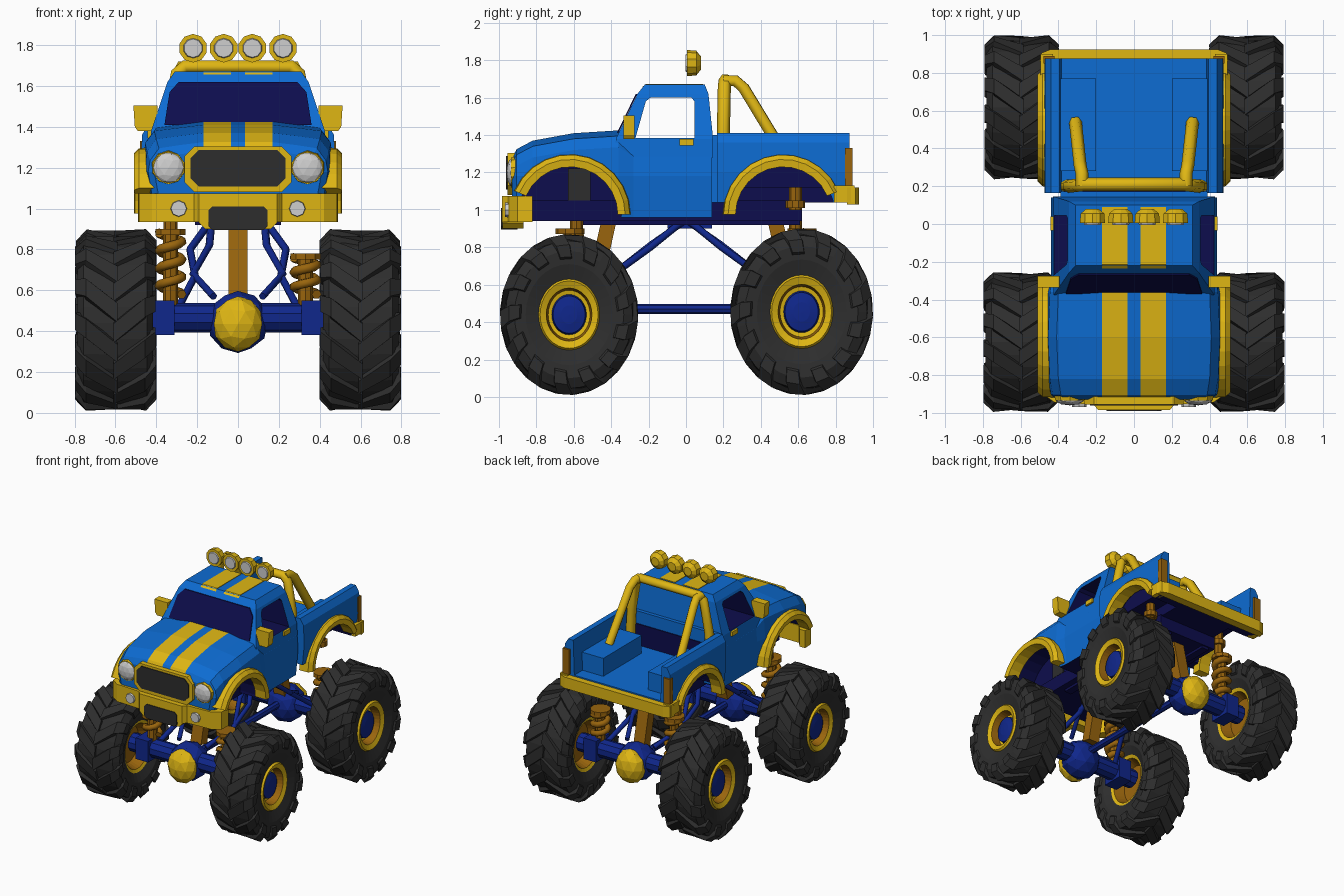
import bpy, bmesh, math
from mathutils import Vector, Matrix

if "Cube" in bpy.data.objects:
    bpy.data.objects.remove(bpy.data.objects["Cube"])


def material(name, rgb):
    m = bpy.data.materials.new(name)
    m.diffuse_color = (*rgb, 1)
    m.use_nodes = True
    m.node_tree.nodes["Principled BSDF"].inputs["Base Color"].default_value = m.diffuse_color
    return m


BLUE = material("body blue", (0.004, 0.15, 0.65))
YELLOW = material("trim yellow", (0.74, 0.47, 0.007))
UNDER = material("dark underside navy", (0.004, 0.004, 0.075))
NAVY = material("axle navy", (0.005, 0.020, 0.26))
TYRE = material("rubber grey", (0.027, 0.027, 0.027))
AMBER = material("amber", (0.32, 0.13, 0.004))
WHITE = material("lamp white", (0.62, 0.62, 0.62))
BODY = [BLUE, YELLOW, UNDER]


def add(name, bm, mats):
    bmesh.ops.recalc_face_normals(bm, faces=bm.faces)
    me = bpy.data.meshes.new(name)
    bm.to_mesh(me)
    bm.free()
    for m in mats:
        me.materials.append(m)
    ob = bpy.data.objects.new(name, me)
    bpy.context.collection.objects.link(ob)
    return ob


def loft(bm, rings):
    vs = [[bm.verts.new(p) for p in r] for r in rings]
    n = len(vs[0])
    for a, b in zip(vs, vs[1:]):
        for i in range(n):
            bm.faces.new((a[i], a[(i + 1) % n], b[(i + 1) % n], b[i]))
    bm.faces.new(vs[0])
    bm.faces.new(vs[-1])


def prism(name, poly, axis, a, b, mat):
    """Extrude a 2D outline along axis 0/1/2 from a to b."""
    def put(p, t):
        q = list(p)
        q.insert(axis, t)
        return q
    bm = bmesh.new()
    loft(bm, [[put(p, a) for p in poly], [put(p, b) for p in poly]])
    return add(name, bm, [mat] if not isinstance(mat, list) else mat)


def box(name, x0, x1, y0, y1, z0, z1, mat):
    return prism(name, [(x0, y0), (x1, y0), (x1, y1), (x0, y1)], 2, z0, z1, mat)


def rod(name, p, q, r, mat, r2=None, n=10):
    p, q = Vector(p), Vector(q)
    d = q - p
    m = Matrix.Translation((p + q) / 2) @ d.to_track_quat('Z', 'Y').to_matrix().to_4x4()
    bm = bmesh.new()
    bmesh.ops.create_cone(bm, cap_ends=True, segments=n, radius1=r,
                          radius2=r if r2 is None else r2, depth=d.length, matrix=m)
    return add(name, bm, [mat])


def ball(name, c, s, mat):
    bm = bmesh.new()
    bmesh.ops.create_icosphere(bm, subdivisions=2, radius=1,
                               matrix=Matrix.Translation(c) @ Matrix.Diagonal((*s, 1)))
    return add(name, bm, [mat])


def tube(name, pts, r, mat):
    cu = bpy.data.curves.new(name, 'CURVE')
    cu.dimensions = '3D'
    cu.bevel_depth, cu.bevel_resolution, cu.use_fill_caps = r, 1, True
    sp = cu.splines.new('POLY')
    sp.points.add(len(pts) - 1)
    for k, p in zip(sp.points, pts):
        k.co = (*p, 1)
    cu.materials.append(mat)
    bpy.context.collection.objects.link(bpy.data.objects.new(name, cu))


def cut(ob, cutters):
    for c in cutters:
        c.hide_render = True
        for f in c.data.polygons:
            f.material_index = 2
        mod = ob.modifiers.new("cut", 'BOOLEAN')
        mod.object, mod.solver, mod.material_mode = c, 'EXACT', 'INDEX'
    bpy.context.view_layer.update()
    dg = bpy.context.evaluated_depsgraph_get()
    me = bpy.data.meshes.new_from_object(ob.evaluated_get(dg))
    ob.modifiers.clear()
    ob.data = me
    for c in cutters:
        bpy.data.objects.remove(c)


def arch_cutters(cy):
    c = [(cy + 0.275 * math.cos(k * math.pi / 12), 0.98 + 0.275 * math.sin(k * math.pi / 12)) for k in range(24)]
    return [prism("arch_cutter", c, 0, s * 0.25, s * 0.7, BODY) for s in (-1, 1)]


# hood, fenders and doors, with painted hood stripes
bm = bmesh.new()
rings = []
for y, t, w, b in [(-0.93, 1.28, 0.40, 1.07), (-0.905, 1.325, 0.43, 1.06), (-0.82, 1.37, 0.445, 1.0),
                   (-0.60, 1.41, 0.455, 0.97), (-0.36, 1.425, 0.445, 0.96), (-0.28, 1.375, 0.43, 0.96),
                   (0.14, 1.375, 0.43, 0.96)]:
    h = [(0.035, t), (0.17, t), (0.29, t - 0.015), (0.9 * w, t - 0.03), (w, t - 0.09), (w + 0.01, 1.18), (w - 0.01, b)]
    rings.append([(x, y, z) for x, z in h] + [(-x, y, z) for x, z in reversed(h)])
loft(bm, rings)
bmesh.ops.recalc_face_normals(bm, faces=bm.faces)
for f in bm.faces:
    c = f.calc_center_median()
    if f.normal.z < -0.5:
        f.material_index = 2
    elif f.normal.z > 0.3 and 0.035 < abs(c.x) < 0.17 and c.y < -0.35:
        f.material_index = 1
cut(add("hood_and_doors", bm, BODY), arch_cutters(-0.62))

# cab with open side windows, windshield and roof stripes
bm = bmesh.new()
loft(bm, [[(-w, y0, z), (w, y0, z), (w, y1, z), (-w, y1, z)] for z, y0, y1, w in
          [(1.28, -0.38, 0.145, 0.43), (1.38, -0.375, 0.145, 0.425), (1.62, -0.26, 0.12, 0.345), (1.67, -0.22, 0.10, 0.31)]])
cut(add("cab", bm, BODY), [prism("window_cutter", [(-0.27, 1.385), (0.045, 1.385), (0.045, 1.58), (0.03, 1.6),
                                                   (-0.19, 1.6), (-0.215, 1.58)], 0, -0.7, 0.7, BODY)])
bm = bmesh.new()
loft(bm, [[(-0.36, -0.362 - d, 1.41), (0.36, -0.362 - d, 1.41), (0.335, -0.285 - d, 1.57),
           (0.29, -0.261 - d, 1.62), (-0.29, -0.261 - d, 1.62), (-0.335, -0.285 - d, 1.57)] for d in (0, 0.008)])
add("windshield", bm, [UNDER])
for s in (-1, 1):
    prism("roof_stripe", [(-0.235, 1.655), (-0.215, 1.674), (0.09, 1.674), (0.09, 1.667), (-0.215, 1.667)],
          0, s * 0.035, s * 0.17, YELLOW)

# open cargo bed with wheel boxes
h = [(0.385, 1.13), (0.395, 1.41), (0.44, 1.41), (0.47, 1.36), (0.475, 1.2), (0.46, 1.04)]
bm = bmesh.new()
loft(bm, [[(x, y, z) for x, z in h] + [(-x, y, z) for x, z in reversed(h)] for y in (0.165, 0.875)])
bmesh.ops.recalc_face_normals(bm, faces=bm.faces)
for f in bm.faces:
    f.material_index = 2 if f.normal.z < -0.5 else 0
cut(add("cargo_bed", bm, BODY), arch_cutters(0.52))
box("bed_front_panel", -0.39, 0.39, 0.135, 0.172, 1.04, 1.40, BLUE)
box("bed_front_lining", -0.37, 0.37, 0.172, 0.18, 1.13, 1.30, UNDER)
for s in (-1, 1):
    w = box("wheel_box", s * 0.20, s * 0.39, 0.28, 0.77, 1.12, 1.275, BODY)
    for f in w.data.polygons:
        if f.normal.z < -0.5 or f.normal.x * s > 0.5:
            f.material_index = 2
    # tail lamps and bumper ends
    box("tail_lamp", s * 0.42, s * 0.48, 0.85, 0.89, 1.13, 1.33, AMBER)
    box("bumper_end", s * 0.43, s * 0.495, 0.79, 0.90, 1.04, 1.13, YELLOW)
prism("rear_bumper", [(-0.5, 0.86), (0.5, 0.86), (0.49, 0.905), (0.44, 0.925), (-0.44, 0.925), (-0.49, 0.905)], 2, 1.03, 1.12, YELLOW)

# fender flares
for s in (-1, 1):
    for cy, d in ((-0.62, 1), (0.52, -1)):
        bm = bmesh.new()
        rings = []
        for k in range(12):
            a = math.radians(157) * k / 11
            rings.append([(s * x, cy + d * r * math.cos(a), 0.975 + r * math.sin(a))
                          for x, r in ((0.41, 0.325), (0.485, 0.32), (0.51, 0.295), (0.505, 0.255), (0.41, 0.255))])
        loft(bm, rings)
        add("fender_flare", bm, [YELLOW])


# front end: grille, lamps and bumper
def chamfered(w, z0, z1, c):
    return [(-w, z0 + c), (-w + c, z0), (w - c, z0), (w, z0 + c), (w, z1 - c), (w - c, z1), (-w + c, z1), (-w, z1 - c)]


prism("grille_frame", chamfered(0.262, 1.08, 1.305, 0.05), 1, -0.955, -0.90, YELLOW)
prism("grille", chamfered(0.232, 1.108, 1.287, 0.04), 1, -0.962, -0.95, TYRE)
half = [(0.19, -0.985), (0.215, -0.955), (0.42, -0.945), (0.485, -0.90), (0.49, -0.82), (0.44, -0.82), (0.40, -0.87)]
prism("front_bumper", half + [(-x, y) for x, y in reversed(half)], 2, 0.935, 1.075, YELLOW)
prism("bumper_centre", chamfered(0.19, 0.90, 1.06, 0.03), 1, -0.98, -0.87, YELLOW)
prism("bumper_grille", chamfered(0.145, 0.895, 1.01, 0.02), 1, -0.99, -0.90, TYRE)
for s in (-1, 1):
    rod("headlamp_ring", (s * 0.34, -0.89, 1.2), (s * 0.34, -0.935, 1.2), 0.09, YELLOW, 0.08, 10)
    ball("headlamp", (s * 0.34, -0.93, 1.2), (0.077, 0.03, 0.077), WHITE)
    rod("fog_lamp", (s * 0.29, -0.94, 1.0), (s * 0.29, -0.968, 1.0), 0.042, WHITE, 0.038, 8)
    # mirrors and door handles
    prism("side_mirror", [(s * 0.405, 1.38), (s * 0.49, 1.38), (s * 0.505, 1.40), (s * 0.512, 1.505), (s * 0.395, 1.505), (s * 0.39, 1.40)],
          1, -0.335, -0.275, YELLOW)
    rod("mirror_arm", (s * 0.37, -0.29, 1.40), (s * 0.44, -0.30, 1.42), 0.02, YELLOW, n=6)
    box("door_handle", s * 0.42, s * 0.442, -0.035, 0.04, 1.345, 1.38, YELLOW)

# roof lamps
for x in (-0.22, -0.07, 0.07, 0.22):
    rod("roof_lamp", (x, 0.005, 1.785), (x, 0.055, 1.785), 0.07, YELLOW, 0.066)
    rod("roof_lamp_back", (x, 0.055, 1.785), (x, 0.08, 1.785), 0.066, YELLOW, 0.035)
    rod("roof_lamp_lens", (x, 0.008, 1.785), (x, -0.004, 1.785), 0.05, WHITE, 0.045)

# roll bar
tube("roll_hoop", [(-0.36, 0.2, 1.13), (-0.345, 0.2, 1.42), (-0.30, 0.205, 1.66), (-0.26, 0.21, 1.695), (0.26, 0.21, 1.695),
                   (0.30, 0.205, 1.66), (0.345, 0.2, 1.42), (0.36, 0.2, 1.13)], 0.035, YELLOW)
for s in (-1, 1):
    tube("roll_brace", [(s * 0.275, 0.2, 1.69), (s * 0.275, 0.265, 1.69), (s * 0.285, 0.31, 1.65), (s * 0.31, 0.54, 1.27)], 0.034, YELLOW)

# chassis
box("chassis_pan", -0.26, 0.26, -0.82, 0.62, 0.94, 1.05, UNDER)
for s in (-1, 1):
    box("frame_rail", s * 0.15, s * 0.21, -0.55, 0.61, 0.92, 0.96, UNDER)
    box("arch_bracket", s * 0.24, s * 0.262, -0.63, -0.51, 1.05, 1.22, TYRE)
box("gearbox", -0.14, 0.14, -0.1, 0.14, 0.90, 0.95, NAVY)
rod("drive_shaft", (0, -0.55, 0.47), (0, 0.55, 0.47), 0.028, NAVY, n=8)

# axles, links and springs at both ends
for e in (-1, 1):
    y = e * 0.62
    rod("axle_tube", (-0.5, y, 0.465), (0.5, y, 0.465), 0.072, NAVY)
    ball("differential", (0, y, 0.445), (0.152, 0.14, 0.152), NAVY)
    ball("differential_cover", (0, y + e * 0.085, 0.435), (0.124, 0.09, 0.136), YELLOW)
    bm = bmesh.new()
    m = Matrix.Translation((0, -0.455 if e < 0 else 0.52, 0.75)) @ Matrix.Rotation(e * 0.22, 4, 'X') @ Matrix.Diagonal((0.095, 0.08, 0.42, 1))
    bmesh.ops.create_cube(bm, size=1, matrix=m)
    add("centre_strut", bm, [AMBER])
    for s in (-1, 1):
        box("axle_end", s * 0.31, s * 0.42, y - 0.085, y + 0.085, 0.38, 0.55, NAVY)
        tube("upper_link", [(s * 0.13, e * 0.02, 0.93), (s * 0.14, e * 0.18, 0.82), (s * 0.22, e * 0.36, 0.68), (s * 0.12, e * 0.58, 0.57)], 0.019, NAVY)
        tube("lower_link", [(s * 0.14, e * 0.03, 0.93), (s * 0.235, e * 0.19, 0.80), (s * 0.21, e * 0.37, 0.67), (s * 0.3, e * 0.58, 0.5)], 0.019, NAVY)
        # coil springs: tall on the left, short with a separate top mount on the right
        turns, top = (3.5, 0.90) if s < 0 else (2.5, 0.78)
        n = int(turns * 10)
        rod("shock", (s * 0.33, y, 0.5), (s * 0.33, y, top), 0.036, AMBER, n=8)
        tube("coil_spring", [(s * 0.33 + 0.055 * math.cos(k * math.pi / 5), y + 0.055 * math.sin(k * math.pi / 5),
                              0.58 + (top - 0.6) * k / n) for k in range(n + 1)], 0.024, AMBER)
        rod("spring_seat", (s * 0.33, y, top - 0.03), (s * 0.33, y, top), 0.078, AMBER)
        if e > 0 or s < 0:
            rod("shock_top", (s * 0.33, e * 0.585, 1.0 if s > 0 else top), (s * 0.33, e * 0.585, 1.15), 0.034, AMBER, n=8)
            rod("shock_mount", (s * 0.33, e * 0.585, 1.01), (s * 0.33, e * 0.585, 1.05), 0.052, AMBER)

# wheels: lathed tyre, rim and hub, with chevron lugs
PROFILE = [(-0.05, 0, 2), (-0.06, 0.15, 2), (-0.14, 0.18, 1), (-0.15, 0.205, 0), (-0.18, 0.27, 0), (-0.185, 0.34, 0),
           (-0.155, 0.395, 0), (0, 0.405, 0), (0.155, 0.395, 0), (0.185, 0.34, 0), (0.18, 0.27, 0), (0.155, 0.19, 1),
           (0.17, 0.18, 1), (0.155, 0.142, 2), (0.09, 0.13, 1), (0.085, 0.108, 3), (0.125, 0.10, 3), (0.135, 0.05, 3), (0.137, 0, 3)]
LUG = [((-0.01, 0.425), (-0.01, 0.38), 0), ((0.145, 0.43), (0.145, 0.37), -0.30),
       ((0.197, 0.375), (0.16, 0.35), -0.38), ((0.195, 0.31), (0.17, 0.29), -0.42)]
N, LUGS = 32, 13
for name, cx, cy, cz, ry, rz in (("front_wheel", 0.6, -0.625, 0.44, 0.37, 0.43), ("rear_wheel", 0.595, 0.618, 0.455, 0.382, 0.445)):
    for s in (-1, 1):
        def at(u, r, a):
            return (s * (cx + u), cy + ry / 0.43 * r * math.cos(a), cz + rz / 0.43 * r * math.sin(a))
        bm = bmesh.new()
        vs = [[bm.verts.new(at(u, max(r, 1e-4), 2 * math.pi * i / N)) for i in range(N)] for u, r, _ in PROFILE]
        for j in range(len(PROFILE) - 1):
            for i in range(N):
                k = (i + 1) % N
                bm.faces.new((vs[j][i], vs[j][k], vs[j + 1][k], vs[j + 1][i])).material_index = PROFILE[j][2]
        bmesh.ops.remove_doubles(bm, verts=bm.verts, dist=0.0005)
        for side in (-1, 1):
            for i in range(LUGS):
                a0 = 2 * math.pi * (i + 0.25 * side) / LUGS
                loft(bm, [[at(side * t[0], t[1], a0 + d - 0.11), at(side * t[0], t[1], a0 + d + 0.11),
                           at(side * b[0], b[1], a0 + d + 0.14), at(side * b[0], b[1], a0 + d - 0.14)] for t, b, d in LUG])
        add(name, bm, [TYRE, YELLOW, AMBER, NAVY])
